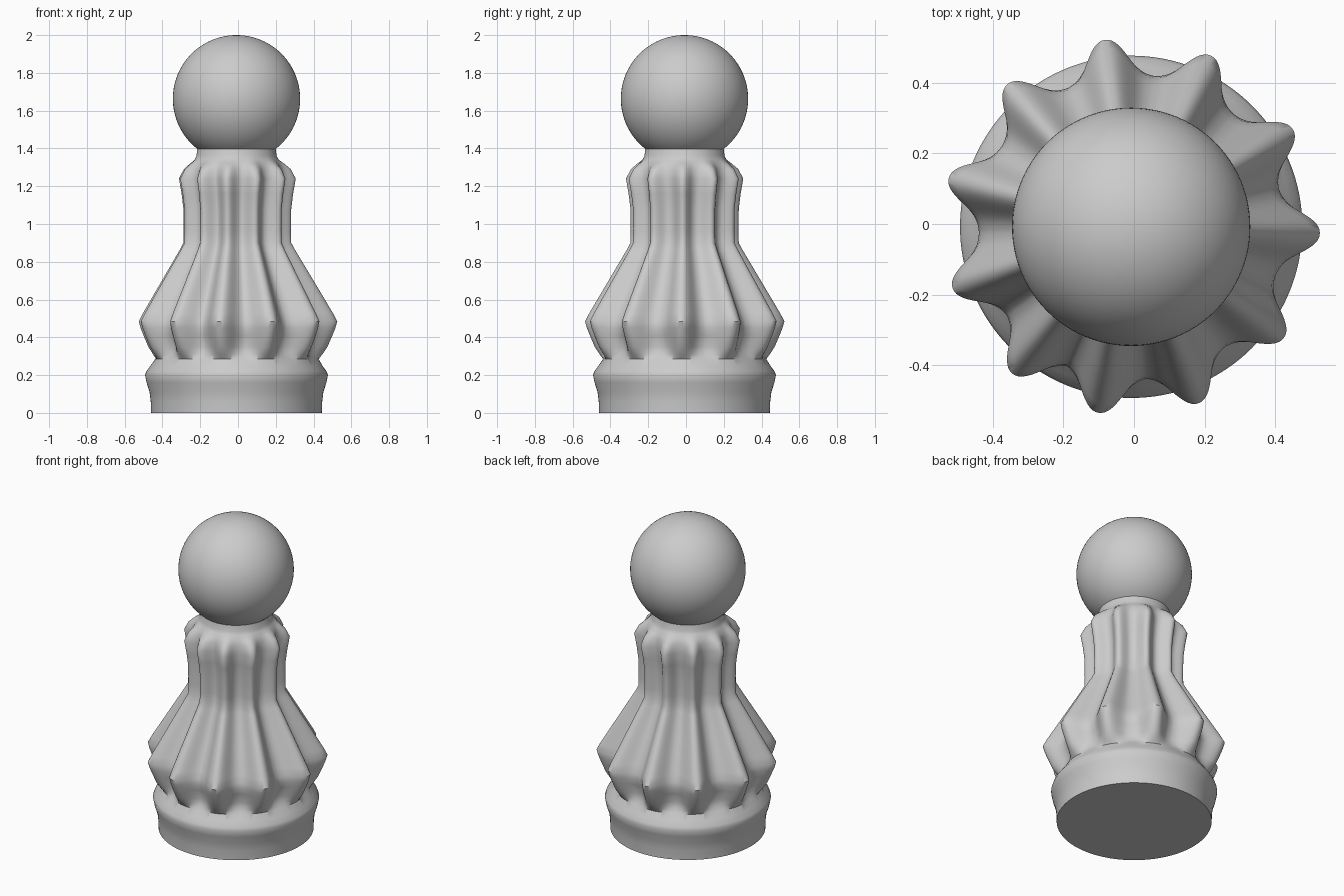
import bpy, bmesh
from math import sin, cos, radians, exp

if "Cube" in bpy.data.objects:
    bpy.data.objects.remove(bpy.data.objects["Cube"])

CX, CY = -0.008, -0.008          # turning axis
RIBS = [-2, 31, 65, 98, 131, 165, 199, 231, 260, 291, 324]   # rib directions, degrees
SEGS = 360

# height, radius between ribs, radius on rib crest
PROFILE = [
    (0.00, 0.452, 0.452), (0.06, 0.454, 0.454), (0.11, 0.460, 0.460),
    (0.16, 0.476, 0.476), (0.20, 0.484, 0.484), (0.22, 0.477, 0.477),
    (0.25, 0.455, 0.455), (0.285, 0.430, 0.435), (0.31, 0.412, 0.455),
    (0.35, 0.405, 0.482), (0.41, 0.420, 0.508), (0.45, 0.430, 0.524),
    (0.485, 0.424, 0.534), (0.53, 0.405, 0.510), (0.70, 0.325, 0.408),
    (0.86, 0.253, 0.312), (0.90, 0.240, 0.290), (0.96, 0.236, 0.289),
    (1.08, 0.237, 0.290), (1.16, 0.245, 0.300), (1.24, 0.258, 0.314),
    (1.29, 0.250, 0.288), (1.32, 0.240, 0.252), (1.34, 0.222, 0.224),
    (1.36, 0.212, 0.212), (1.41, 0.206, 0.206),
]


def bump(deg):
    """Rounded rib cross-section: 1 on the crest, 0 between ribs."""
    d = min(abs((deg - r + 180) % 360 - 180) for r in RIBS)
    return exp(-(d / 8.5) ** 2.2)


def finish(name, bm):
    bmesh.ops.recalc_face_normals(bm, faces=bm.faces)
    mesh = bpy.data.meshes.new(name)
    bm.to_mesh(mesh)
    bm.free()
    obj = bpy.data.objects.new(name, mesh)
    obj.location = (CX, CY, 0)
    bpy.context.collection.objects.link(obj)
    bpy.ops.object.select_all(action='DESELECT')
    obj.select_set(True)
    bpy.context.view_layer.objects.active = obj
    bpy.ops.object.shade_smooth_by_angle(angle=radians(40))
    return obj


# Ribbed body with plinth and neck
bm = bmesh.new()
shape = [bump(i * 360 / SEGS) for i in range(SEGS)]
rings = []
for z, low, high in PROFILE:
    ring = []
    for i, b in enumerate(shape):
        a = radians(i * 360 / SEGS)
        r = low + (high - low) * b
        ring.append(bm.verts.new((r * cos(a), r * sin(a), z)))
    rings.append(ring)
for lo, hi in zip(rings, rings[1:]):
    for i in range(SEGS):
        j = (i + 1) % SEGS
        bm.faces.new((lo[i], lo[j], hi[j], hi[i]))
bm.faces.new(rings[0][::-1])
bm.faces.new(rings[-1])
finish("ribbed_body", bm)

# Ball head
bm = bmesh.new()
bmesh.ops.create_uvsphere(bm, u_segments=96, v_segments=48, radius=0.337)
bmesh.ops.translate(bm, verts=bm.verts, vec=(0, 0, 1.663))
finish("ball_head", bm)
